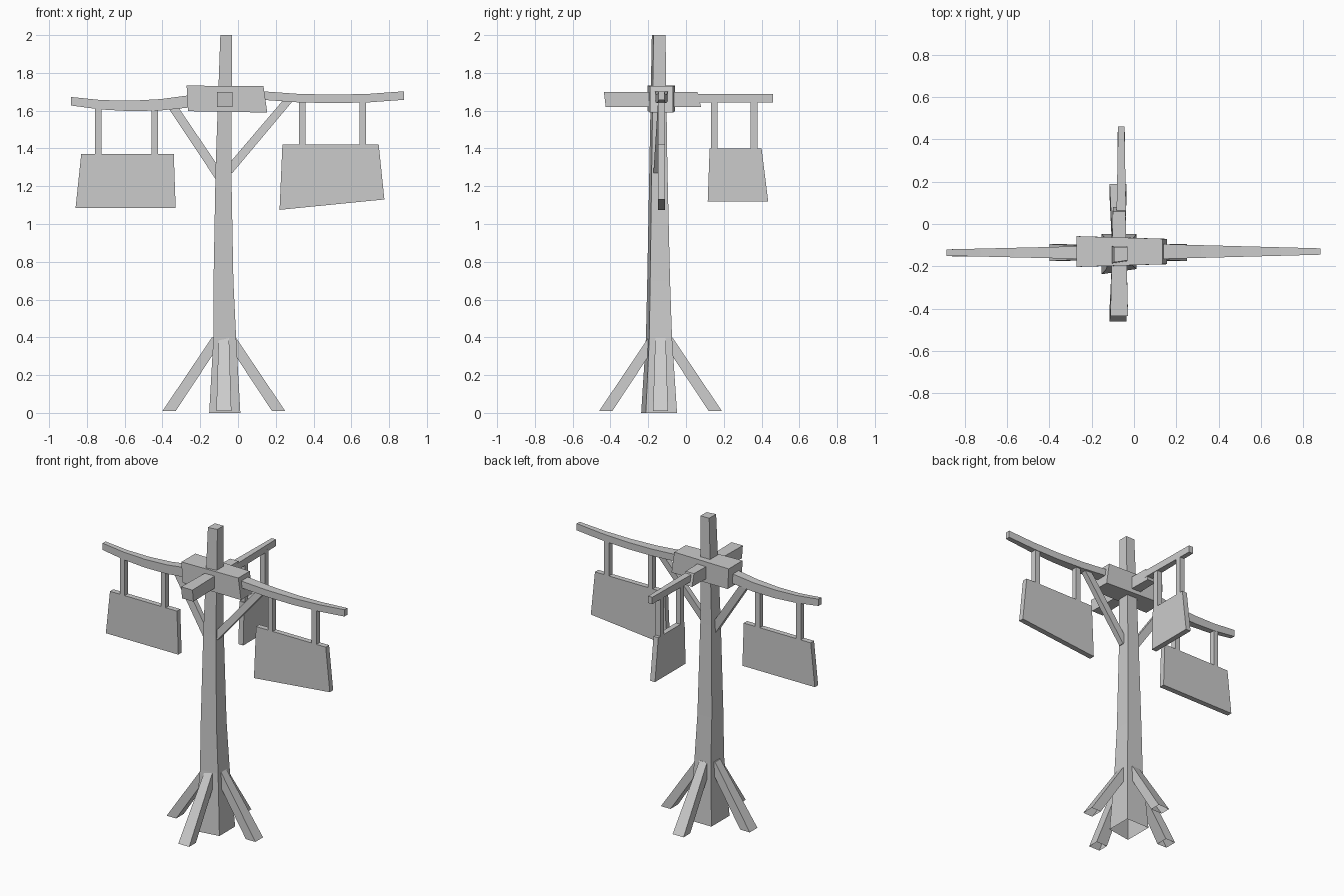
import bpy
import bmesh

cube = bpy.data.objects.get("Cube")
if cube:
    bpy.data.objects.remove(cube, do_unlink=True)

grey = bpy.data.materials.new("plain_grey")
grey.use_nodes = True
colour = (0.6, 0.6, 0.6, 1)
grey.diffuse_color = colour
grey.node_tree.nodes["Principled BSDF"].inputs["Base Color"].default_value = colour

# Shared centre lines of the post and of the arms
POST_X = -0.07
ARM_Y = -0.13
BACK_ARM_X = -0.06


def to_xyz(axis, along, across, up):
    """Turn beam coordinates into x, y, z."""
    if axis == "x":
        return (along, across, up)
    if axis == "y":
        return (across, along, up)
    return (across, up, along)


def beam(name, axis, stations, open_start=False, skew=0):
    """Loft rectangles (along, across, up, width, height, lean of the upper side)."""
    bm = bmesh.new()
    loops = []
    for along, across, up, width, height, lean in stations:
        left, right = across - width / 2, across + width / 2
        low, high = up - height / 2, up + height / 2
        corners = [(along, left, low - skew * width), (along, right, low),
                   (along + lean, right, high), (along + lean, left, high)]
        loops.append([bm.verts.new(to_xyz(axis, *corner)) for corner in corners])
    start = bm.faces.new(loops[0])
    bm.faces.new(loops[-1])
    for near, far in zip(loops, loops[1:]):
        for i in range(4):
            j = (i + 1) % 4
            bm.faces.new((near[i], near[j], far[j], far[i]))
    bmesh.ops.recalc_face_normals(bm, faces=bm.faces)
    if open_start:
        bmesh.ops.delete(bm, geom=[start], context='FACES_ONLY')
    mesh = bpy.data.meshes.new(name)
    bm.to_mesh(mesh)
    bm.free()
    mesh.materials.append(grey)
    obj = bpy.data.objects.new(name, mesh)
    bpy.context.collection.objects.link(obj)


def foot(name, side_x, side_y):
    """Sloping foot leaning on the post, hollow underneath."""
    stations = []
    for z, reach, thick, wide in [(0.01, 0.29, 0.07, 0.08), (0.4, 0.03, 0.065, 0.055)]:
        width, depth = (thick, wide) if side_x else (wide, thick)
        stations.append((z, POST_X + side_x * reach - 0.005,
                         -0.135 + side_y * reach, width, depth, 0))
    beam(name, "z", stations, open_start=True)


def arm(name, axis, across, root, tip, z, sag, root_width, root_height):
    """Bowed arm that narrows toward its tip."""
    stations = []
    steps = 4
    for i in range(steps + 1):
        t = i / steps
        stations.append((root + (tip - root) * t, across,
                         z - sag * 4 * t * (1 - t),
                         root_width + (0.03 - root_width) * t,
                         root_height + (0.045 - root_height) * t, 0))
    beam(name, axis, stations)


def sign(side, axis, across, ends, bottoms, top, leans, rods, arm_z):
    """Hanging board with its two square rods."""
    stations = []
    for end, bottom, lean in zip(ends, bottoms, leans):
        stations.append((end, across, (bottom + top) / 2, 0.035, top - bottom, lean))
    beam(side + "_sign", axis, stations)
    for rod in rods:
        x, y, _ = to_xyz(axis, rod, across, 0)
        beam(side + "_hanger", "z",
             [(z, x, y, 0.035, 0.035, 0) for z in (top - 0.01, arm_z)])


# Tapering, slightly crooked post, hollow underneath
post_rings = [(0, POST_X, 0.165), (0.4, POST_X, 0.12), (0.7, -0.077, 0.105),
              (1.3, -0.077, 0.083), (2, -0.062, 0.063)]
beam("post", "z", [(z, x, ARM_Y - 0.01 * min(z, 1), width, width, 0)
                   for z, x, width in post_rings], open_start=True, skew=0.15)

# Four feet
foot("right_foot", -1, 0)
foot("left_foot", 1, 0)
foot("front_foot", 0, -1)
foot("back_foot", 0, 1)

# Crossing blocks at the head
beam("head_block", "x", [(-0.265, ARM_Y, 1.665, 0.145, 0.135, -0.007),
                         (0.155, ARM_Y, 1.66, 0.12, 0.14, -0.02)])
beam("cross_block", "y", [(-0.425, POST_X, 1.66, 0.083, 0.08, -0.01),
                          (0.08, POST_X, 1.66, 0.06, 0.08, -0.02)])

# Arms
arm("right_arm", "x", ARM_Y - 0.005, -0.25, -0.885, 1.65, 0.025, 0.06, 0.065)
arm("left_arm", "x", ARM_Y, 0.13, 0.88, 1.68, 0.018, 0.07, 0.045)
arm("back_arm", "y", BACK_ARM_X, 0.05, 0.46, 1.667, 0, 0.045, 0.045)

# Diagonal braces from the post to the arms
for name, low_x, low_z, high_x, high_z in [
    ("right_brace", -0.09, 1.24, -0.345, 1.62),
    ("left_brace", -0.06, 1.27, 0.27, 1.66),
]:
    beam(name, "z", [(low_z, low_x, ARM_Y - 0.025, 0.06, 0.035, 0),
                     (high_z, high_x, ARM_Y, 0.055, 0.035, 0)])

# Hanging signs
sign("right", "x", ARM_Y - 0.005, (-0.86, -0.33), (1.085, 1.085), 1.37,
     (0.03, -0.01), (-0.74, -0.44), 1.62)
sign("left", "x", ARM_Y, (0.22, 0.775), (1.075, 1.13), 1.42,
     (0.015, -0.03), (0.34, 0.66), 1.66)
sign("back", "y", BACK_ARM_X, (0.115, 0.435), (1.12, 1.12), 1.4,
     (0.01, -0.035), (0.15, 0.36), 1.66)
